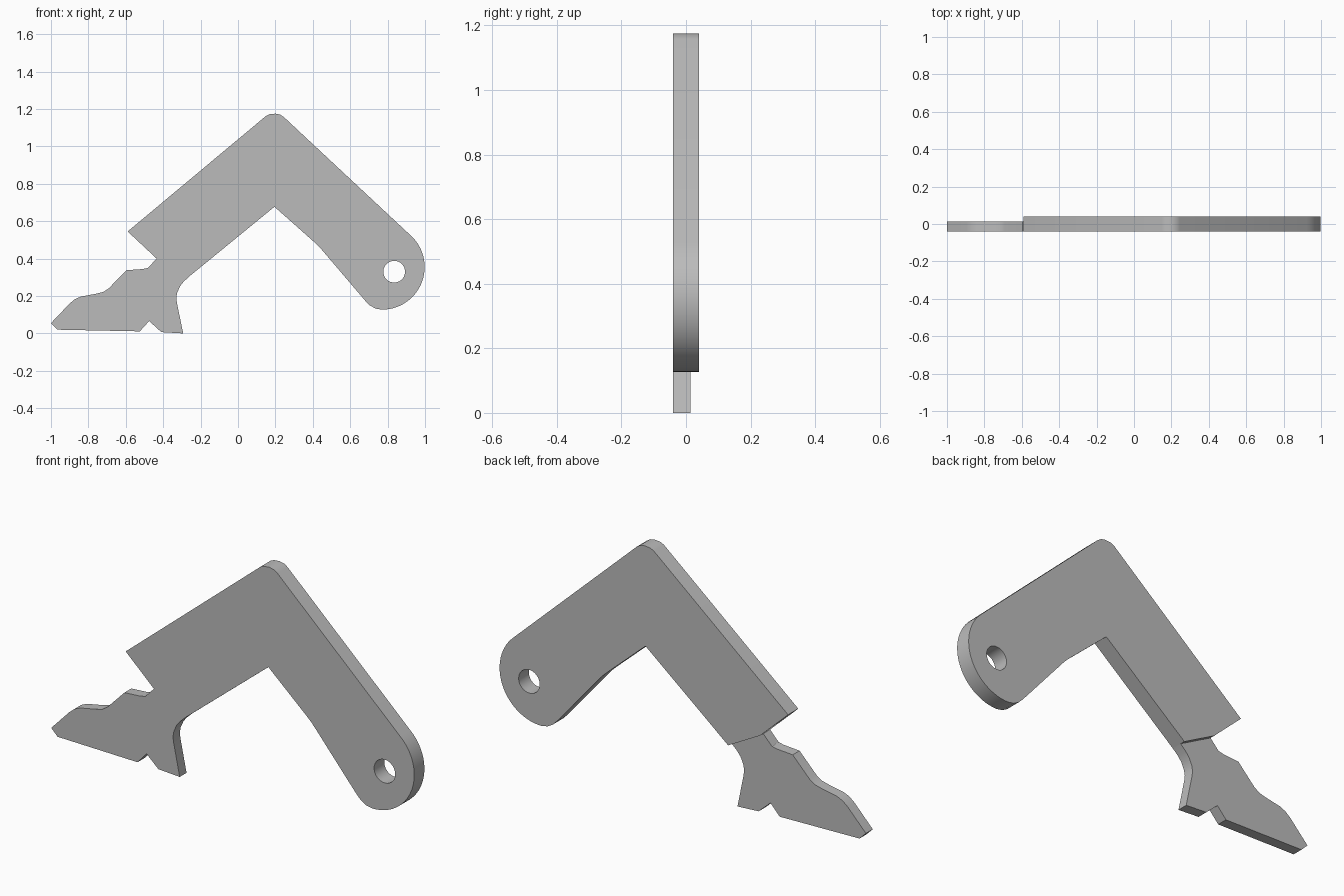
import bpy, bmesh
from math import radians, sin, cos

if "Cube" in bpy.data.objects:
    bpy.data.objects.remove(bpy.data.objects["Cube"], do_unlink=True)

FRONT, ARM_BACK, FOOT_BACK = -0.04, 0.04, 0.014

grey = bpy.data.materials.new("plain grey")
grey.use_nodes = True
grey.diffuse_color = (0.5, 0.5, 0.5, 1)
grey.node_tree.nodes["Principled BSDF"].inputs["Base Color"].default_value = (0.5, 0.5, 0.5, 1)


def arc(cx, cz, r, start, end, steps):
    """Points along a circular arc in the x-z plane, angles in degrees."""
    angles = [radians(start + (end - start) * i / steps) for i in range(steps + 1)]
    return [(cx + r * cos(a), cz + r * sin(a)) for a in angles]


def plate(name, outline, y0, y1):
    """Extrude an x-z outline from y0 to y1."""
    bm = bmesh.new()
    face = bm.faces.new([bm.verts.new((x, y0, z)) for x, z in outline])
    result = bmesh.ops.extrude_face_region(bm, geom=[face], use_keep_orig=True)
    moved = [v for v in result["geom"] if isinstance(v, bmesh.types.BMVert)]
    bmesh.ops.translate(bm, verts=moved, vec=(0, y1 - y0, 0))
    bmesh.ops.recalc_face_normals(bm, faces=bm.faces)
    mesh = bpy.data.meshes.new(name)
    bm.to_mesh(mesh)
    bm.free()
    mesh.materials.append(grey)
    obj = bpy.data.objects.new(name, mesh)
    bpy.context.collection.objects.link(obj)
    return obj


def activate(obj):
    bpy.ops.object.select_all(action="DESELECT")
    obj.select_set(True)
    bpy.context.view_layer.objects.active = obj


# Seam shared by the thick arm and the thin foot
seam = [(-0.26, 0.305), (-0.435, 0.40)]

# Thick bent arm with a rounded end
arm_outline = (
    [(-0.59, 0.545), (0.15, 1.163), (0.17, 1.172), (0.2, 1.175), (0.225, 1.17), (0.245, 1.157)]
    + arc(0.77, 0.355, 0.228, 48, -90, 28)
    + [(0.735, 0.133), (0.705, 0.15), (0.68, 0.175), (0.45, 0.445), (0.43, 0.467), (0.4, 0.495),
       (0.195, 0.677)]
    + seam
)
arm = plate("bent_arm", arm_outline, FRONT, ARM_BACK)

# Pivot hole through the rounded end
cutter = plate("hole_cutter", arc(0.835, 0.33, 0.058, 0, 352.5, 47), -0.1, 0.1)
cutter.hide_render = True
cut = arm.modifiers.new("pivot_hole", "BOOLEAN")
cut.operation = "DIFFERENCE"
cut.solver = "EXACT"
cut.object = cutter
activate(arm)
bpy.ops.object.modifier_apply(modifier=cut.name)
bpy.data.objects.remove(cutter, do_unlink=True)

# Thin notched foot, flush with the front of the arm
foot_outline = seam[::-1] + [
    (-0.29, 0.277), (-0.31, 0.252), (-0.325, 0.218), (-0.33, 0.19), (-0.326, 0.16),
    (-0.293, 0), (-0.41, 0.007), (-0.475, 0.066), (-0.525, 0.011), (-0.965, 0.02),
    (-1, 0.055), (-0.9, 0.16), (-0.872, 0.183), (-0.84, 0.197), (-0.76, 0.212),
    (-0.72, 0.222), (-0.69, 0.242), (-0.597, 0.338), (-0.51, 0.344), (-0.482, 0.35),
]
foot = plate("notched_foot", foot_outline, FRONT, FOOT_BACK)

for part in (arm, foot):
    activate(part)
    bpy.ops.object.shade_smooth_by_angle(angle=radians(25))
